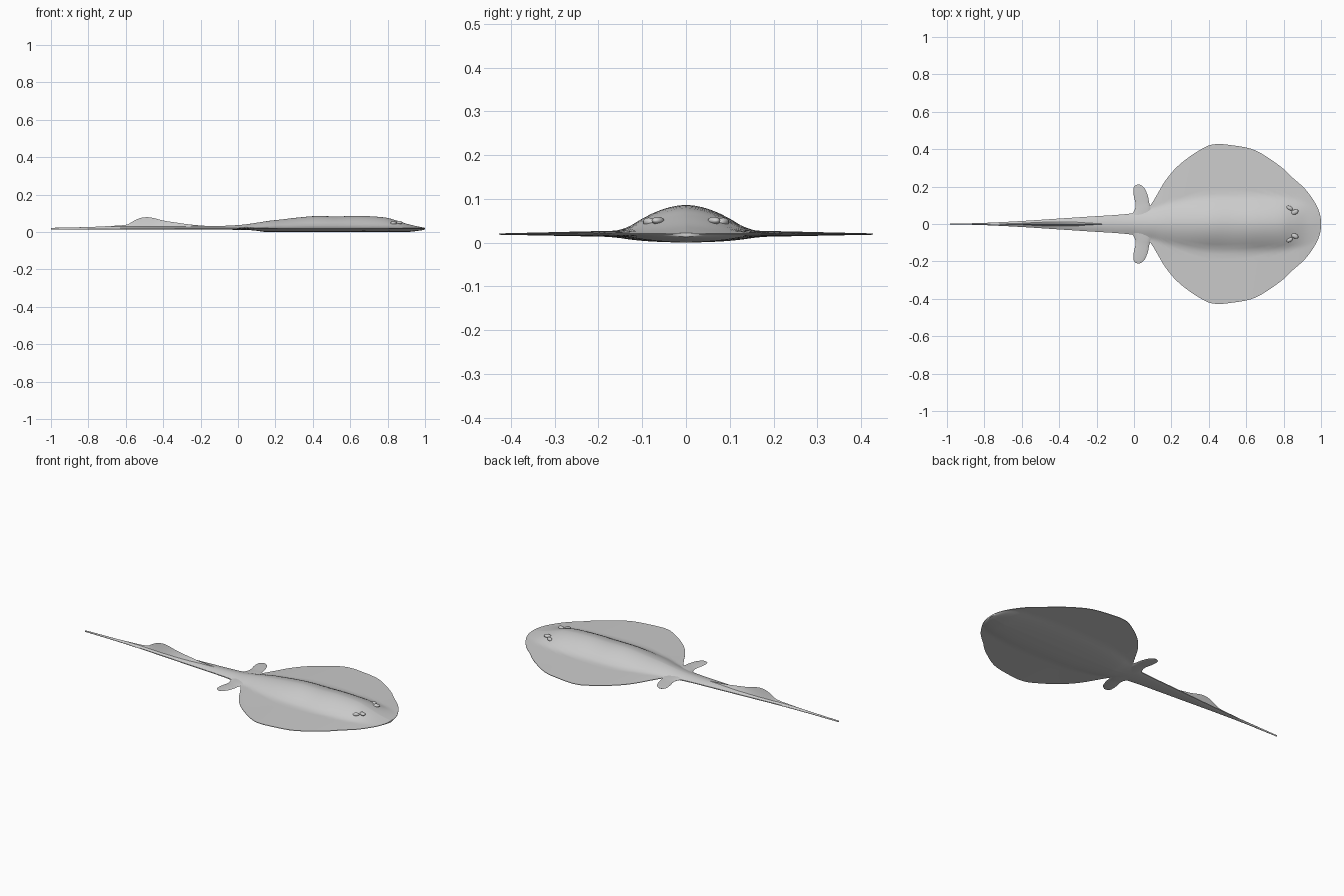
import bpy, bmesh, math
from mathutils import Vector

if "Cube" in bpy.data.objects:
    bpy.data.objects.remove(bpy.data.objects["Cube"])

EDGE = 0.02  # height of the disc rim

# stations along the body: x, half width, ridge height, hump half width
STATIONS = [
    (1.0, 0.004, 0.022, 0.004), (0.995, 0.05, 0.023, 0.04), (0.97, 0.11, 0.028, 0.09),
    (0.915, 0.187, 0.04, 0.12), (0.845, 0.25, 0.062, 0.13), (0.78, 0.31, 0.078, 0.14),
    (0.65, 0.393, 0.086, 0.145), (0.53, 0.42, 0.083, 0.145), (0.42, 0.425, 0.085, 0.142),
    (0.33, 0.382, 0.078, 0.135), (0.235, 0.31, 0.067, 0.12), (0.17, 0.235, 0.06, 0.105),
    (0.125, 0.16, 0.053, 0.09), (0.085, 0.097, 0.047, 0.08), (0.045, 0.072, 0.041, 0.07),
    (-0.01, 0.057, 0.036, 0.057), (-0.1, 0.048, 0.032, 0.048), (-0.2, 0.042, 0.031, 0.042),
    (-0.4, 0.029, 0.03, 0.029), (-0.6, 0.016, 0.029, 0.016), (-0.8, 0.006, 0.026, 0.006),
    (-1.0, 0.001, 0.022, 0.001)]


def spline(rows, steps):
    """Catmull-Rom through rows of any dimension."""
    out = []
    for i in range(len(rows) - 1):
        p = [Vector(rows[min(max(k, 0), len(rows) - 1)]) for k in range(i - 1, i + 3)]
        for s in range(steps):
            t = s / steps
            out.append(0.5 * (2 * p[1] + (p[2] - p[0]) * t
                              + (2 * p[0] - 5 * p[1] + 4 * p[2] - p[3]) * t * t
                              + (3 * p[1] - p[0] - 3 * p[2] + p[3]) * t ** 3))
    return out + [Vector(rows[-1])]


def finish(name, bm, angle=50):
    bmesh.ops.recalc_face_normals(bm, faces=bm.faces)
    me = bpy.data.meshes.new(name)
    bm.to_mesh(me)
    bm.free()
    ob = bpy.data.objects.new(name, me)
    bpy.context.collection.objects.link(ob)
    bpy.ops.object.select_all(action='DESELECT')
    ob.select_set(True)
    bpy.context.view_layer.objects.active = ob
    bpy.ops.object.shade_smooth_by_angle(angle=math.radians(angle))
    return ob


def loft(name, rings, angle=50):
    bm = bmesh.new()
    vs = [[bm.verts.new(p) for p in r] for r in rings]
    n = len(vs[0])
    for a, b in zip(vs, vs[1:]):
        for k in range(n):
            bm.faces.new((a[k], a[(k + 1) % n], b[(k + 1) % n], b[k]))
    bm.faces.new(vs[0])
    bm.faces.new(vs[-1])
    return finish(name, bm, angle)


# disc and tail in one loft
def section(row, n=16):
    x, w, ridge, h = row
    w, h = max(w, 0.001), max(min(h, w), 0.001)
    disc = min(1, max(0, (w - 0.04) / 0.15))
    wing = 0.01 * disc
    belly = 0.013 - 0.013 * disc
    us = [k / n for k in range(-n, n + 1)]
    ys = [w * math.copysign(abs(u) ** 1.4, u) for u in us]
    top, bottom = [], []
    for y in ys:
        s, t = abs(y) / w, min(1, abs(y) / h)
        base = EDGE + 0.001 + wing * (1 - s)
        top.append((x, y, base + max(0, ridge - EDGE - 0.001 - wing) * (1 - t * t) ** 1.15))
        keel = (1 - min(1, abs(y) / (1.15 * h)) ** 3)
        low = EDGE - 0.002 - 0.008 * disc * (1 - s)
        bottom.append((x, y, low + (belly - (EDGE - 0.002 - 0.008 * disc)) * keel))
    return top + bottom[::-1]


loft("body_and_tail", [section(r) for r in spline(STATIONS, 4)])

# upright fin on the tail: x, height, half width of the foot
FIN = [(-0.15, 0.031, 0.012), (-0.25, 0.039, 0.016), (-0.33, 0.05, 0.016),
       (-0.4, 0.061, 0.014), (-0.45, 0.074, 0.012), (-0.49, 0.079, 0.011),
       (-0.53, 0.072, 0.009), (-0.57, 0.052, 0.008), (-0.6, 0.038, 0.008),
       (-0.7, 0.031, 0.006), (-0.8, 0.026, 0.003)]
loft("tail_fin", [[(x, -b, 0.022), (x, -b * 0.35, 0.022 + (z - 0.022) * 0.5), (x, 0, z),
                   (x, b * 0.35, 0.022 + (z - 0.022) * 0.5), (x, b, 0.022)]
                  for x, z, b in spline(FIN, 3)], 70)

# pelvic fins: leading x, trailing x, distance out, half thickness
PELVIC = [(0.1, -0.02, 0.03, 0.009), (0.092, 0.005, 0.08, 0.007), (0.082, 0.008, 0.11, 0.005),
          (0.074, -0.001, 0.15, 0.004), (0.06, -0.003, 0.185, 0.003), (0.044, 0.003, 0.203, 0.002),
          (0.03, 0.018, 0.211, 0.001)]
for side, label in ((1, "left"), (-1, "right")):
    rings = []
    for a, b, y, t in spline(PELVIC, 3):
        rings.append([((a + b) / 2 + (a - b) / 2 * math.cos(i * math.tau / 12), side * y,
                       EDGE + t * math.sin(i * math.tau / 12)) for i in range(12)])
    loft("pelvic_fin_" + label, rings)

    # eye and the breathing hole bump behind it
    for name, pos, size, turn in (("eye_", (0.86, 0.064, 0.05), (0.02, 0.013, 0.009), 25),
                                  ("spiracle_", (0.832, 0.085, 0.047), (0.018, 0.011, 0.01), -30)):
        bm = bmesh.new()
        bmesh.ops.create_uvsphere(bm, u_segments=16, v_segments=10, radius=1)
        ob = finish(name + label, bm)
        ob.location = (pos[0], side * pos[1], pos[2])
        ob.scale = size
        ob.rotation_euler.z = math.radians(side * turn)
